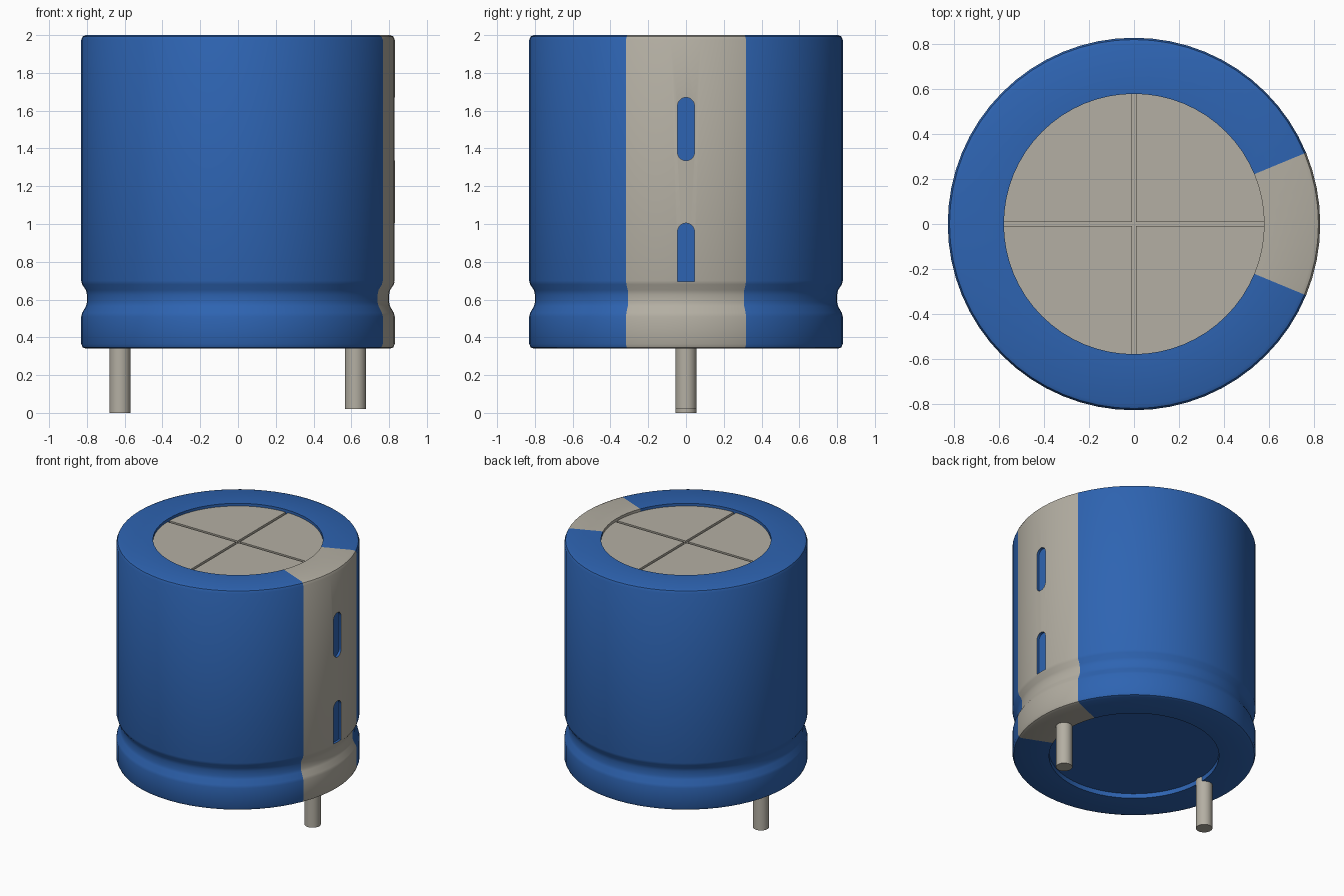
import bpy
import bmesh
from math import atan2, cos, sin, pi, radians, hypot

SEGMENTS = 64
STRIPE_HALF_ANGLE = radians(22.5)
RECESS_RADIUS = 0.58

cube = bpy.data.objects.get("Cube")
if cube:
    bpy.data.objects.remove(cube, do_unlink=True)


def make_material(name, rgb):
    mat = bpy.data.materials.new(name)
    mat.use_nodes = True
    colour = (*rgb, 1.0)
    mat.diffuse_color = colour
    bsdf = mat.node_tree.nodes["Principled BSDF"]
    bsdf.inputs["Base Color"].default_value = colour
    bsdf.inputs["Roughness"].default_value = 0.6
    return mat


blue = make_material("sleeve blue", (0.027, 0.127, 0.445))
beige = make_material("warm grey", (0.456, 0.429, 0.366))


def add_object(name, bm, materials):
    bmesh.ops.recalc_face_normals(bm, faces=bm.faces)
    mesh = bpy.data.meshes.new(name)
    bm.to_mesh(mesh)
    bm.free()
    obj = bpy.data.objects.new(name, mesh)
    for mat in materials:
        mesh.materials.append(mat)
    bpy.context.collection.objects.link(obj)
    return obj


def lathe(name, profile, materials, segments, centre_x=0.0):
    """Revolve (radius, z) points about a vertical axis and cap both ends."""
    bm = bmesh.new()
    angles = [2 * pi * i / segments for i in range(segments)]
    rings = [[bm.verts.new((centre_x + r * cos(a), r * sin(a), z)) for a in angles]
             for r, z in profile]
    for lower, upper in zip(rings, rings[1:]):
        for i in range(segments):
            j = (i + 1) % segments
            bm.faces.new((lower[i], lower[j], upper[j], upper[i]))
    bm.faces.new(rings[0])
    bm.faces.new(rings[-1])
    return add_object(name, bm, materials)


def box(name, size, centre):
    bm = bmesh.new()
    bmesh.ops.create_cube(bm, size=1)
    bmesh.ops.scale(bm, vec=size, verts=bm.verts)
    bmesh.ops.translate(bm, vec=centre, verts=bm.verts)
    return add_object(name, bm, [beige])


def slot_cutter(name, bottom, top, round_bottom):
    """Pill outline in the yz plane, extruded along x through the shell."""
    r = 0.045
    steps = 10
    outline = [(r * cos(pi * i / steps), top - r + r * sin(pi * i / steps))
               for i in range(steps + 1)]
    if round_bottom:
        outline += [(-r * cos(pi * i / steps), bottom + r - r * sin(pi * i / steps))
                    for i in range(steps + 1)]
    else:
        outline += [(-r, bottom), (r, bottom)]
    bm = bmesh.new()
    face = bm.faces.new([bm.verts.new((0.81, y, z)) for y, z in outline])
    extruded = bmesh.ops.extrude_face_region(bm, geom=[face])["geom"]
    moved = [v for v in extruded if isinstance(v, bmesh.types.BMVert)]
    bmesh.ops.translate(bm, vec=(0.1, 0, 0), verts=moved)
    return add_object(name, bm, [blue, beige])


def cut(obj, cutter):
    cutter.hide_render = True
    mod = obj.modifiers.new("cut", "BOOLEAN")
    mod.operation = "DIFFERENCE"
    mod.solver = "EXACT"
    mod.object = cutter
    bpy.context.view_layer.objects.active = obj
    bpy.ops.object.modifier_apply(modifier=mod.name)
    bpy.data.objects.remove(cutter, do_unlink=True)


def smooth(obj):
    bpy.ops.object.select_all(action="DESELECT")
    obj.select_set(True)
    bpy.context.view_layer.objects.active = obj
    bpy.ops.object.shade_smooth_by_angle(angle=radians(32))


# Sleeve: rolled rims, crimped groove, shallow recess at each end
sleeve = lathe("sleeve", [
    (RECESS_RADIUS, 1.95), (RECESS_RADIUS, 2.0),
    (0.805, 2.0), (0.822, 1.993), (0.83, 1.975),
    (0.83, 0.70), (0.825, 0.68), (0.805, 0.65), (0.80, 0.625),
    (0.80, 0.585), (0.805, 0.565), (0.825, 0.53), (0.83, 0.51),
    (0.83, 0.365), (0.822, 0.347), (0.805, 0.34),
    (RECESS_RADIUS, 0.34), (RECESS_RADIUS, 0.375)],
    [blue, beige], SEGMENTS)

# Polarity stripe wraps the side and both rims
for face in sleeve.data.polygons:
    x, y, z = face.center
    if hypot(x, y) > RECESS_RADIUS - 0.01 and abs(atan2(y, x)) < STRIPE_HALF_ANGLE:
        face.material_index = 1

# Minus marks cut into the stripe
cut(sleeve, slot_cutter("upper_slot", 1.335, 1.67, True))
cut(sleeve, slot_cutter("lower_slot", 0.695, 1.005, False))
smooth(sleeve)

# Vent plate with scored cross
plate = lathe("vent_plate", [(RECESS_RADIUS, 1.94), (RECESS_RADIUS, 1.98)],
              [beige], SEGMENTS)
cut(plate, box("score_x", (1.3, 0.02, 0.03), (0, 0, 1.98)))
cut(plate, box("score_y", (0.02, 1.3, 0.03), (0, 0, 1.98)))
smooth(plate)

# Terminal pins, one slightly longer
for name, x, bottom in (("left_pin", 0.622, 0.02), ("right_pin", -0.625, 0.0)):
    pin = lathe(name, [(0.056, bottom), (0.056, 0.39)], [beige], 24, x)
    smooth(pin)
